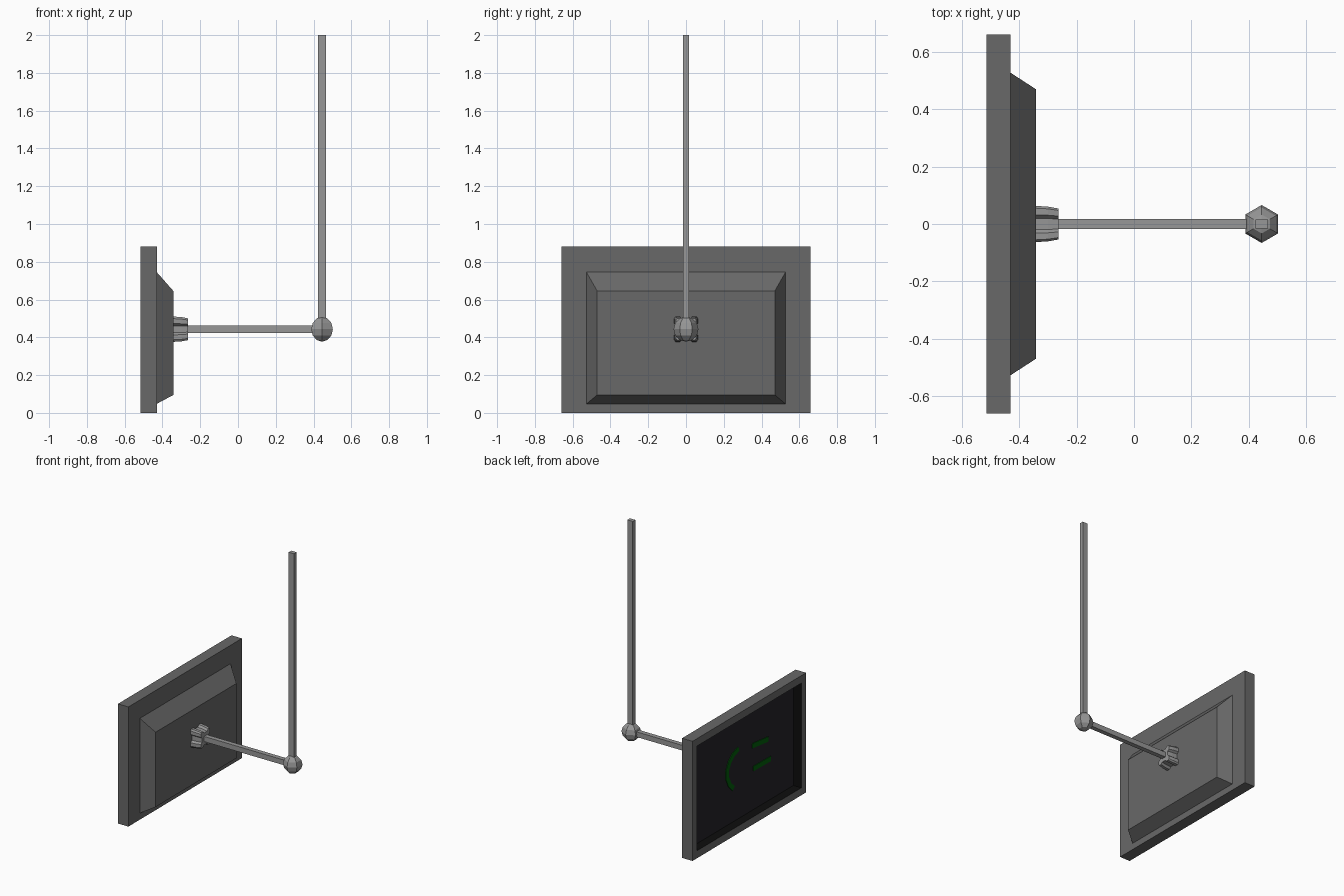
import bpy, bmesh, math
from mathutils import Vector

if "Cube" in bpy.data.objects:
    bpy.data.objects.remove(bpy.data.objects["Cube"])


def material(name, rgb):
    m = bpy.data.materials.new(name)
    m.diffuse_color = (*rgb, 1)
    m.use_nodes = True
    m.node_tree.nodes["Principled BSDF"].inputs["Base Color"].default_value = m.diffuse_color
    return m


DARK = material("dark_grey", (0.14, 0.14, 0.14))
LIGHT = material("light_grey", (0.31, 0.31, 0.31))
SCREEN = material("screen_charcoal", (0.018, 0.017, 0.022))
BLACK = material("black", (0.004, 0.004, 0.004))
GREEN = material("green", (0.0, 0.11, 0.003))


def finish(name, bm, *mats):
    bmesh.ops.recalc_face_normals(bm, faces=bm.faces)
    me = bpy.data.meshes.new(name)
    bm.to_mesh(me)
    bm.free()
    for m in mats:
        me.materials.append(m)
    ob = bpy.data.objects.new(name, me)
    bpy.context.collection.objects.link(ob)
    return ob


def box_bm(x0, x1, y0, y1, z0, z1):
    bm = bmesh.new()
    bmesh.ops.create_cube(bm, size=1)
    for v in bm.verts:
        v.co = ((x0 + x1) / 2 + v.co.x * (x1 - x0),
                (y0 + y1) / 2 + v.co.y * (y1 - y0),
                (z0 + z1) / 2 + v.co.z * (z1 - z0))
    return bm


def loft(name, rings, mat):
    """Skin closed rings of points and cap both ends."""
    bm = bmesh.new()
    vs = [[bm.verts.new(p) for p in r] for r in rings]
    n = len(vs[0])
    for a, b in zip(vs, vs[1:]):
        for i in range(n):
            j = (i + 1) % n
            bm.faces.new((a[i], a[j], b[j], b[i]))
    bm.faces.new(vs[0])
    bm.faces.new(vs[-1])
    return finish(name, bm, mat)


def rect(x, hy, z0, z1):
    return [(x, -hy, z0), (x, hy, z0), (x, hy, z1), (x, -hy, z1)]


# Monitor frame with a recessed screen on its -x face
bm = box_bm(-0.515, -0.43, -0.66, 0.66, 0, 0.88)
bm.normal_update()
face = min(bm.faces, key=lambda f: f.calc_center_median().x)
bmesh.ops.inset_region(bm, faces=[face], thickness=0.055, use_even_offset=True)
panel = bmesh.ops.extrude_discrete_faces(bm, faces=[face])["faces"][0]
for v in panel.verts:
    v.co.x = -0.45
panel.material_index = 1
for e in panel.edges:
    for f in e.link_faces:
        if f is not panel:
            f.material_index = 2
finish("monitor_frame", bm, DARK, SCREEN, BLACK)

# Sloped housing on the back of the monitor
loft("monitor_back", [rect(-0.43, 0.527, 0.048, 0.745),
                      rect(-0.342, 0.47, 0.095, 0.645)], DARK)


# Green face marks on the screen
def stroke(name, pts, w):
    pts = [Vector(p) for p in pts]
    left, right = [], []
    for i, p in enumerate(pts):
        d = (pts[min(i + 1, len(pts) - 1)] - pts[max(i - 1, 0)]).normalized()
        n = Vector((-d.y, d.x)) * w / 2
        left.append(p + n)
        right.append(p - n)
    outline = left + right[::-1]
    loft(name, [[(x, p.x, p.y) for p in outline] for x in (-0.4505, -0.455)], GREEN)


stroke("screen_mouth", [(0.035, 0.57), (0.095, 0.55), (0.14, 0.51), (0.168, 0.455),
                        (0.165, 0.40), (0.14, 0.345), (0.095, 0.30)], 0.036)
stroke("screen_eye_upper", [(-0.125, 0.53), (-0.31, 0.51)], 0.036)
stroke("screen_eye_lower", [(-0.135, 0.358), (-0.34, 0.355)], 0.036)

# Four-lobed mounting bracket, tapering away from the monitor
ZC = 0.443
lobe = [(0.048, 0.018), (0.063, 0.030), (0.063, 0.056), (0.055, 0.067),
        (0.032, 0.067), (0.020, 0.052)]
profile = []
for sy, sz in ((1, 1), (-1, 1), (-1, -1), (1, -1)):
    pts = lobe if sy * sz > 0 else lobe[::-1]
    profile += [(sy * y, sz * z) for y, z in pts]
loft("mount_bracket", [[(x, y * s, ZC + z * s) for y, z in profile]
                       for x, s in ((-0.342, 1.0), (-0.30, 0.96), (-0.264, 0.86))], LIGHT)

# Horizontal arm and hanging post
finish("support_arm", box_bm(-0.30, 0.43, -0.017, 0.017, ZC - 0.019, ZC + 0.019), LIGHT)
finish("hanging_post", box_bm(0.423, 0.467, -0.015, 0.015, ZC, 2.0), LIGHT)

# Low-poly ball joint, corners pointing along x
bm = bmesh.new()
bmesh.ops.create_uvsphere(bm, u_segments=6, v_segments=6, radius=0.066)
bmesh.ops.translate(bm, verts=bm.verts, vec=(0.445, 0, ZC))
finish("ball_joint", bm, LIGHT)
